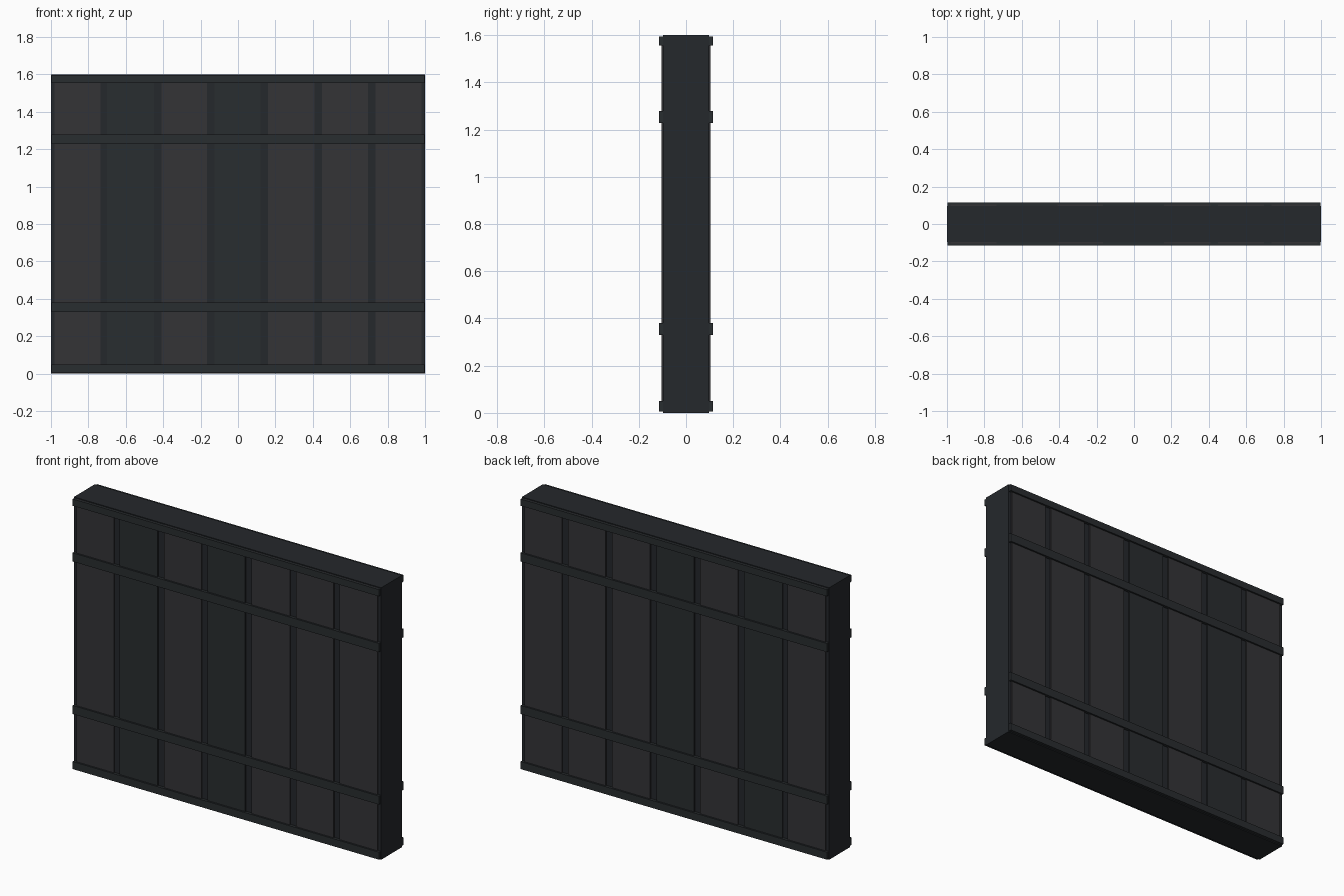
import bpy

if "Cube" in bpy.data.objects:
    bpy.data.objects.remove(bpy.data.objects["Cube"])


def material(name, rgb):
    m = bpy.data.materials.new(name)
    m.diffuse_color = (*rgb, 1)
    m.use_nodes = True
    m.node_tree.nodes["Principled BSDF"].inputs["Base Color"].default_value = m.diffuse_color
    return m


light = material("plank_light", (0.034, 0.033, 0.037))
medium = material("plank_medium", (0.022, 0.026, 0.029))
dark = material("core_dark", (0.018, 0.021, 0.025))


def box(name, x0, x1, y0, y1, z0, z1, mat):
    bpy.ops.mesh.primitive_cube_add(
        size=1, location=((x0 + x1) / 2, (y0 + y1) / 2, (z0 + z1) / 2))
    ob = bpy.context.object
    ob.name = name
    ob.scale = (x1 - x0, y1 - y0, z1 - z0)
    bpy.ops.object.transform_apply(location=False, rotation=False, scale=True)
    ob.data.materials.append(mat)
    return ob


# Solid wall core, visible in the grooves and on the ends
CORE, PLANK, BAND = 0.097, 0.104, 0.114
box("wall_core", -1, 1, -CORE, CORE, 0, 1.6, dark)

planks = [(-0.98, -0.735, light), (-0.70, -0.45, medium), (-0.41, -0.165, light),
          (-0.125, 0.12, medium), (0.16, 0.41, light), (0.45, 0.695, light),
          (0.735, 0.98, light)]
bands = [(0.006, 0.05), (0.33, 0.38), (1.227, 1.278), (1.555, 1.595)]

for side, s in (("front", -1), ("back", 1)):
    # Vertical planks standing proud of the core
    for i, (x0, x1, mat) in enumerate(planks):
        ys = sorted((s * (CORE - 0.01), s * PLANK))
        box(f"{side}_plank_{i + 1}", x0, x1, *ys, 0.006, 1.595, mat)
    # Horizontal straps across the planks
    for i, (z0, z1) in enumerate(bands):
        ys = sorted((s * (CORE - 0.01), s * BAND))
        box(f"{side}_strap_{i + 1}", -0.997, 0.997, *ys, z0, z1, medium)
